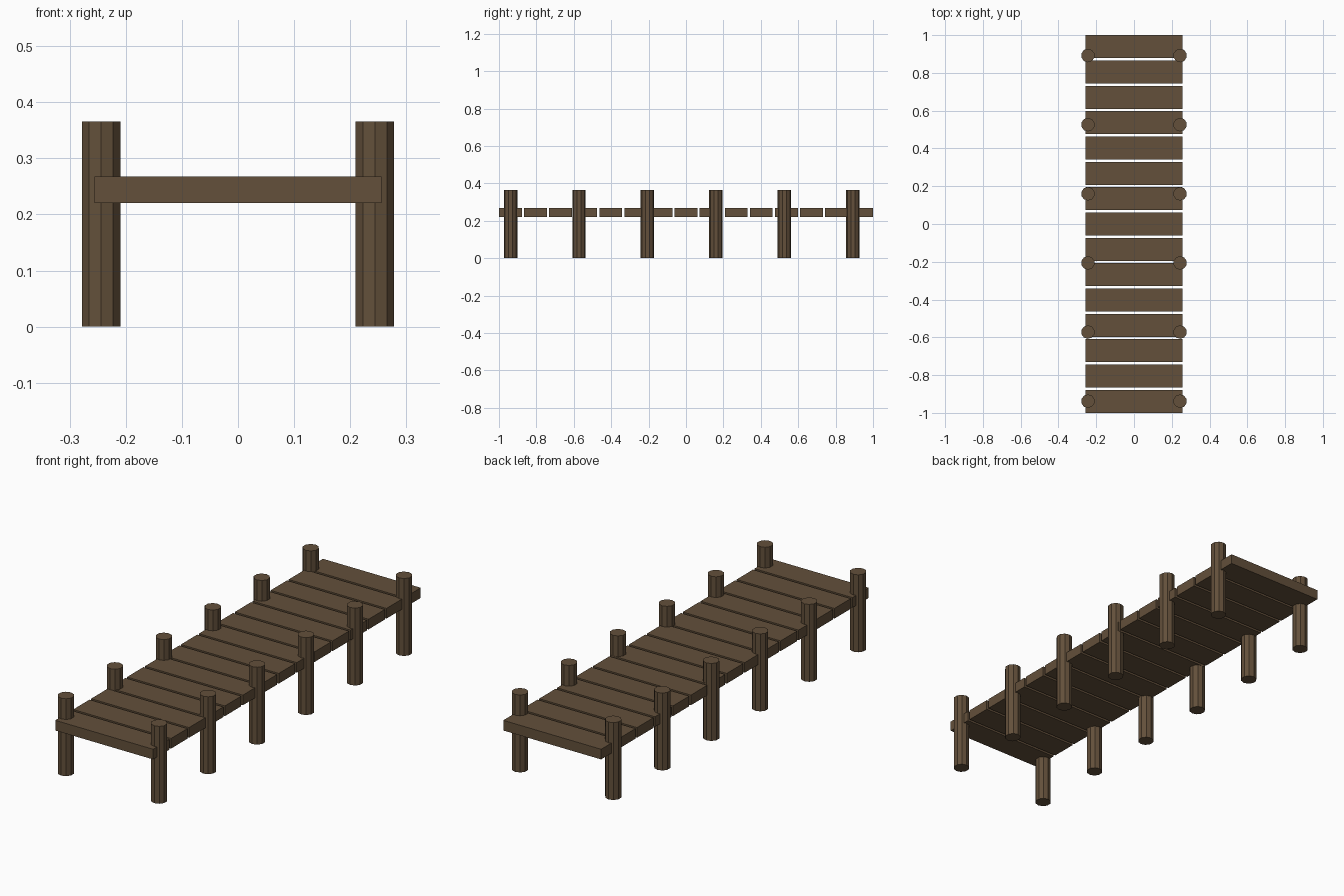
import bpy

if "Cube" in bpy.data.objects:
    bpy.data.objects.remove(bpy.data.objects["Cube"])

wood = bpy.data.materials.new("dark_wood")
wood.diffuse_color = (0.125, 0.08, 0.043, 1)
wood.use_nodes = True
wood.node_tree.nodes["Principled BSDF"].inputs["Base Color"].default_value = wood.diffuse_color

PLANKS, PLANK_W = 15, 0.122
PLANK_PITCH = (2 - PLANK_W) / (PLANKS - 1)
POSTS_PER_SIDE, POST_H = 6, 0.366


def finish(name):
    obj = bpy.context.object
    obj.name = name
    obj.data.materials.append(wood)
    return obj


# Deck planks laid across the walkway with narrow gaps
for i in range(PLANKS):
    y = -1 + PLANK_W / 2 + i * PLANK_PITCH
    bpy.ops.mesh.primitive_cube_add(size=1, location=(0, y, 0.244))
    plank = finish(f"deck_plank_{i + 1}")
    plank.scale = (0.512, PLANK_W, 0.048)

# Ten-sided support posts along both edges
for side, x in (("left", -0.244), ("right", 0.244)):
    for i in range(POSTS_PER_SIDE):
        y = -0.938 + i * 0.366
        bpy.ops.mesh.primitive_cylinder_add(
            vertices=10, radius=0.036, depth=POST_H, location=(x, y, POST_H / 2))
        finish(f"{side}_post_{i + 1}")
